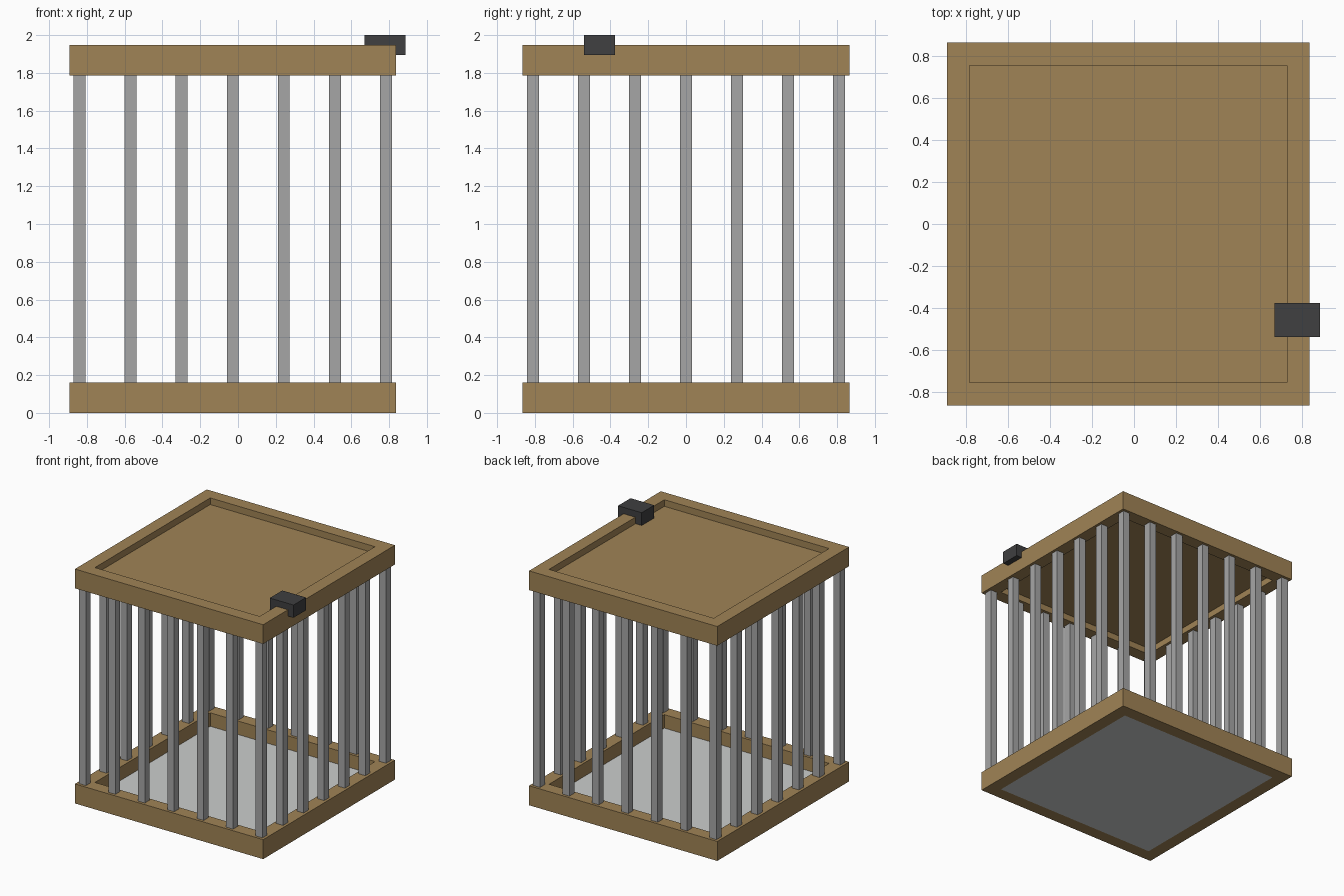
import bpy
import bmesh
from mathutils import Matrix, Vector

if "Cube" in bpy.data.objects:
    bpy.data.objects.remove(bpy.data.objects["Cube"], do_unlink=True)

CX = -0.028          # cage centre in x; the latch overhangs on the left side
OUTER, INNER = 0.865, 0.757
BAR_OFFSET = 0.811
BAR_WIDTH = 0.063
RAIL = 0.162
ROOF_Z = 1.787


def material(name, rgb):
    m = bpy.data.materials.new(name)
    m.use_nodes = True
    m.diffuse_color = (*rgb, 1)
    m.node_tree.nodes["Principled BSDF"].inputs["Base Color"].default_value = (*rgb, 1)
    return m


wood = material("wood brown", (0.352, 0.229, 0.092))
steel = material("bar grey", (0.384, 0.384, 0.384))
tray = material("floor pale grey", (0.60, 0.615, 0.607))
iron = material("latch dark grey", (0.050, 0.050, 0.052))


def finish(name, bm, mat):
    bmesh.ops.recalc_face_normals(bm, faces=bm.faces)
    mesh = bpy.data.meshes.new(name)
    bm.to_mesh(mesh)
    bm.free()
    mesh.materials.append(mat)
    ob = bpy.data.objects.new(name, mesh)
    bpy.context.collection.objects.link(ob)
    return ob


def box(name, lo, hi, mat):
    lo, hi = Vector(lo), Vector(hi)
    bm = bmesh.new()
    bmesh.ops.create_cube(bm, size=1, matrix=Matrix.Translation((lo + hi) / 2)
                          @ Matrix.Diagonal((*(hi - lo), 1)))
    return finish(name, bm, mat)


def square_frame(name, z0, z1):
    """Square ring with a rectangular cross-section."""
    bm = bmesh.new()
    section = [(OUTER, z0), (OUTER, z1), (INNER, z1), (INNER, z0)]
    corners = [(-1, -1), (1, -1), (1, 1), (-1, 1)]
    rings = [[bm.verts.new((CX + sx * r, sy * r, z)) for r, z in section]
             for sx, sy in corners]
    for i in range(4):
        a, b = rings[i], rings[(i + 1) % 4]
        for j in range(4):
            k = (j + 1) % 4
            bm.faces.new((a[j], b[j], b[k], a[k]))
    return finish(name, bm, wood)


# Wooden frames with their inset panels
square_frame("base_frame", 0, RAIL)
square_frame("roof_frame", ROOF_Z, 1.947)
box("floor_panel", (CX - INNER, -INNER, 0), (CX + INNER, INNER, 0.05), tray)
box("roof_panel", (CX - INNER, -INNER, 1.84), (CX + INNER, INNER, 1.892), wood)

# Square bars, seven to a side with shared corners
h = BAR_WIDTH / 2
for i in range(7):
    for j in range(7):
        if i in (0, 6) or j in (0, 6):
            x = CX + BAR_OFFSET * (i - 3) / 3
            y = BAR_OFFSET * (j - 3) / 3
            box(f"bar_{i}_{j}", (x - h, y - h, RAIL), (x + h, y + h, ROOF_Z), steel)

# Latch block straddling the roof frame
box("latch", (0.67, -0.54, 1.894), (0.888, -0.376, 2.0), iron)
